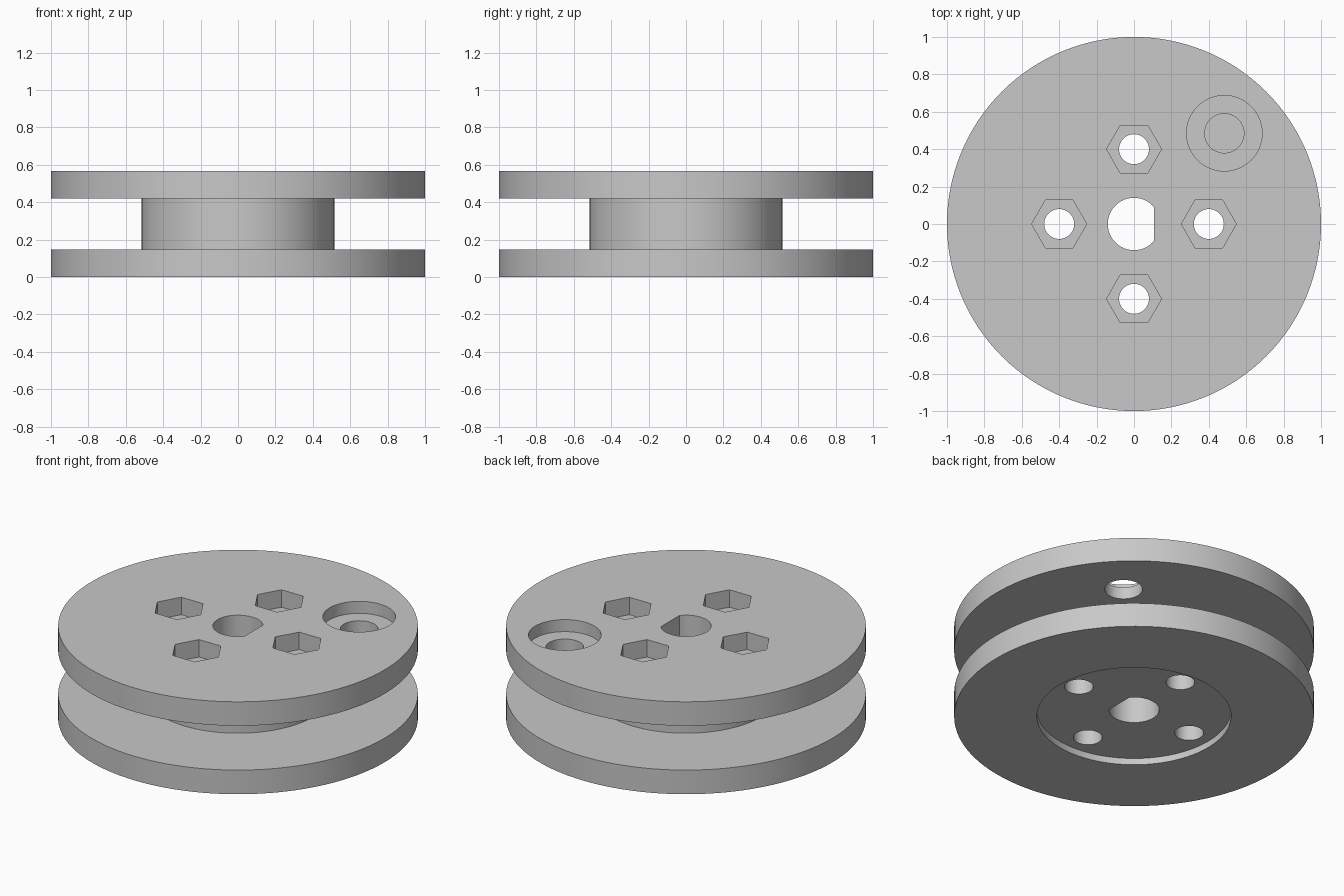
import bpy, bmesh
from math import pi, cos, sin, acos

if "Cube" in bpy.data.objects:
    bpy.data.objects.remove(bpy.data.objects["Cube"], do_unlink=True)

RIM_LOW, RIM_HIGH, TOP = 0.148, 0.42, 0.567
BOLT_R = 0.4

grey = bpy.data.materials.new("plain grey")
grey.use_nodes = True
colour = (0.58, 0.58, 0.58, 1)
grey.diffuse_color = colour
grey.node_tree.nodes["Principled BSDF"].inputs["Base Color"].default_value = colour


def circle(radius, sides, x=0, y=0):
    return [(x + radius * cos(2 * pi * i / sides), y + radius * sin(2 * pi * i / sides))
            for i in range(sides)]


def stack(name, layers):
    """Solid skinned through (outline, height) layers and capped at both ends."""
    bm = bmesh.new()
    rings = [[bm.verts.new((x, y, z)) for x, y in outline] for outline, z in layers]
    for a, b in zip(rings, rings[1:]):
        n = len(a)
        for i in range(n):
            j = (i + 1) % n
            bm.faces.new((a[i], a[j], b[j], b[i]))
    bm.faces.new(rings[0][::-1])
    bm.faces.new(rings[-1])
    bmesh.ops.recalc_face_normals(bm, faces=bm.faces)
    mesh = bpy.data.meshes.new(name)
    bm.to_mesh(mesh)
    bm.free()
    mesh.materials.append(grey)
    obj = bpy.data.objects.new(name, mesh)
    bpy.context.collection.objects.link(obj)
    return obj


# Spool body: two flanges, a narrower hub and a shallow recess underneath
profile = [(0.54, 0.04), (0.54, 0), (1, 0), (1, RIM_LOW), (0.515, RIM_LOW),
           (0.515, RIM_HIGH), (1, RIM_HIGH), (1, TOP)]
spool = stack("spool", [(circle(r, 128), z) for r, z in profile])
cutters = []


def cut(name, outline, bottom, top=TOP + 0.1):
    cutter = stack(name, [(outline, bottom), (outline, top)])
    cutter.hide_render = True
    cutters.append(cutter)


# Four bolt holes with hexagonal nut pockets
for x, y in circle(BOLT_R, 4):
    cut("nut_pocket_cutter", circle(0.147, 6, x, y), TOP - 0.107)
    cut("bolt_hole_cutter", circle(0.08, 48, x, y), -0.1)

# D-shaped shaft hole with its flat toward +x
shaft_r, flat_x = 0.14, 0.108
start = acos(flat_x / shaft_r)
steps = 48
angles = [start + (2 * pi - 2 * start) * i / steps for i in range(steps + 1)]
cut("shaft_hole_cutter", [(shaft_r * cos(a), shaft_r * sin(a)) for a in angles], -0.1)

# Stepped hole through the upper flange only
cut("counterbore_cutter", circle(0.202, 64, 0.483, 0.485), TOP - 0.074)
cut("flange_hole_cutter", circle(0.105, 48, 0.483, 0.485), 0.3)

bpy.ops.object.select_all(action="DESELECT")
bpy.context.view_layer.objects.active = spool
spool.select_set(True)
for cutter in cutters:
    mod = spool.modifiers.new(cutter.name, "BOOLEAN")
    mod.operation, mod.solver, mod.object = "DIFFERENCE", "EXACT", cutter
    bpy.ops.object.modifier_apply(modifier=mod.name)
for cutter in cutters:
    bpy.data.objects.remove(cutter, do_unlink=True)

bpy.ops.object.shade_smooth_by_angle(angle=pi / 6)
